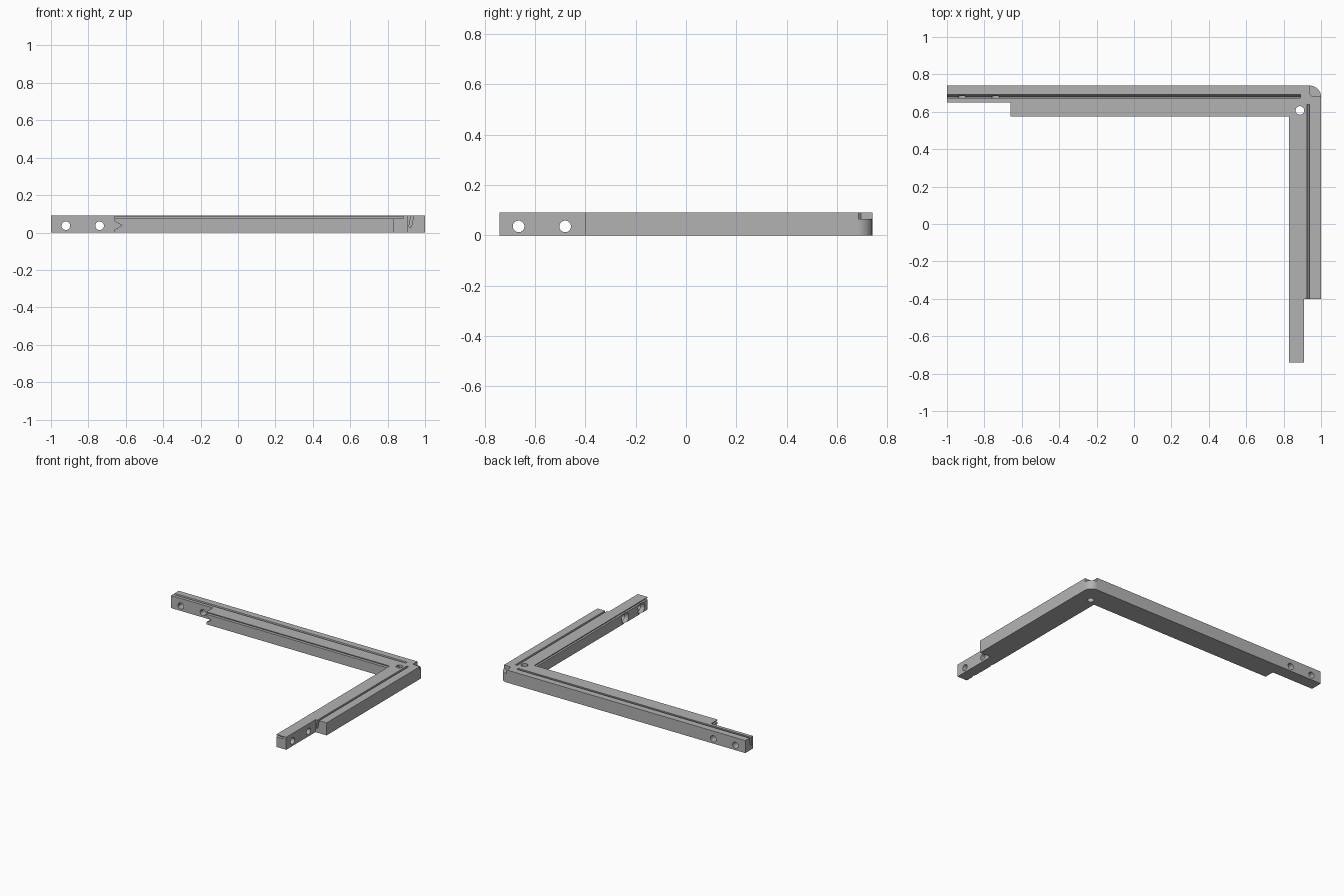
import bpy, bmesh, math

if "Cube" in bpy.data.objects:
    bpy.data.objects.remove(bpy.data.objects["Cube"])

HEIGHT = 0.092
HOLE_Z = 0.036

grey = bpy.data.materials.new("plain grey")
grey.use_nodes = True
color = (0.45, 0.45, 0.45, 1)
grey.diffuse_color = color
grey.node_tree.nodes["Principled BSDF"].inputs["Base Color"].default_value = color


def to_world(axis, u, v, w):
    return {"x": (w, u, v), "y": (u, w, v), "z": (u, v, w)}[axis]


def loft(name, axis, start, a, end, b):
    """Solid between two matching outlines placed at a and b along an axis."""
    bm = bmesh.new()
    low = [bm.verts.new(to_world(axis, u, v, a)) for u, v in start]
    high = [bm.verts.new(to_world(axis, u, v, b)) for u, v in end]
    bm.faces.new(low)
    bm.faces.new(high)
    n = len(low)
    for i in range(n):
        j = (i + 1) % n
        bm.faces.new((low[i], low[j], high[j], high[i]))
    bmesh.ops.recalc_face_normals(bm, faces=bm.faces)
    mesh = bpy.data.meshes.new(name)
    bm.to_mesh(mesh)
    bm.free()
    obj = bpy.data.objects.new(name, mesh)
    bpy.context.collection.objects.link(obj)
    return obj


def prism(name, axis, outline, a, b):
    return loft(name, axis, outline, a, outline, b)


def arc(cx, cy, r, first=0, last=360, steps=32):
    return [(cx + r * math.cos(t), cy + r * math.sin(t))
            for t in (math.radians(first + (last - first) * i / steps)
                      for i in range(steps + (last - first < 360)))]


# L-shaped body with a rounded outer corner and stepped lap ends
outline = [(-1, 0.65), (-0.66, 0.65), (-0.66, 0.575), (0.83, 0.575),
           (0.83, -0.74), (0.91, -0.74), (0.91, -0.4), (1, -0.4)]
outline += arc(0.94, 0.68, 0.06, 0, 90, 12) + [(-1, 0.74)]
frame = prism("corner_frame", "z", outline, 0, HEIGHT)
frame.data.materials.append(grey)

cutters = []

# Panel slot along the inner faces of both arms
slot = [(-0.8, 0.5), (0.75, 0.5), (0.75, -0.8), (0.885, -0.8),
        (0.885, 0.63), (-0.8, 0.63)]
cutters.append(prism("panel_slot", "z", slot, 0.074, 0.086))

# Leaning grooves sunk into the top of each arm
cutters.append(prism("long_groove", "x",
                     [(0.676, 0.1), (0.694, 0.1), (0.678, 0.03), (0.663, 0.03)],
                     -1.1, 0.89))
cutters.append(prism("short_groove", "y",
                     [(0.926, 0.1), (0.941, 0.1), (0.927, 0.03), (0.914, 0.03)],
                     -0.45, 0.64))

# Lowered pocket at the outer corner
pocket = [(0.94, 0.8), (0.94, 0.695), (0.95, 0.685), (1.1, 0.685), (1.1, 0.8)]
cutters.append(prism("corner_pocket", "z", pocket, 0.065, 0.12))

# V notch in the end of the wide part of the long arm
cutters.append(prism("end_notch", "y",
                     [(-0.7, 0.06), (-0.66, 0.06), (-0.62, 0.038),
                      (-0.66, 0.016), (-0.7, 0.016)], 0.5, 0.65))

# Bolt holes through the lap ends, and one upright hole at the corner
for x in (-0.92, -0.74):
    cutters.append(prism("long_bolt_hole", "y", arc(x, HOLE_Z, 0.023), 0.6, 0.8))
for y in (-0.665, -0.48):
    cutters.append(prism("short_bolt_hole", "x", arc(y, HOLE_Z, 0.023), 0.8, 1.1))
    cutters.append(loft("countersink", "x", arc(y, HOLE_Z, 0.044), 0.825,
                        arc(y, HOLE_Z, 0.0225), 0.853))
cutters.append(prism("corner_hole", "z", arc(0.887, 0.607, 0.023), -0.1, 0.2))

# Cut everything out of the body, then drop the cutters
bpy.context.view_layer.objects.active = frame
frame.select_set(True)
for cutter in cutters:
    cutter.hide_render = True
    mod = frame.modifiers.new(cutter.name, "BOOLEAN")
    mod.operation = "DIFFERENCE"
    mod.solver = "EXACT"
    mod.object = cutter
    bpy.ops.object.modifier_apply(modifier=mod.name)
    bpy.data.objects.remove(cutter)

bpy.ops.object.shade_smooth_by_angle(angle=math.radians(30))
